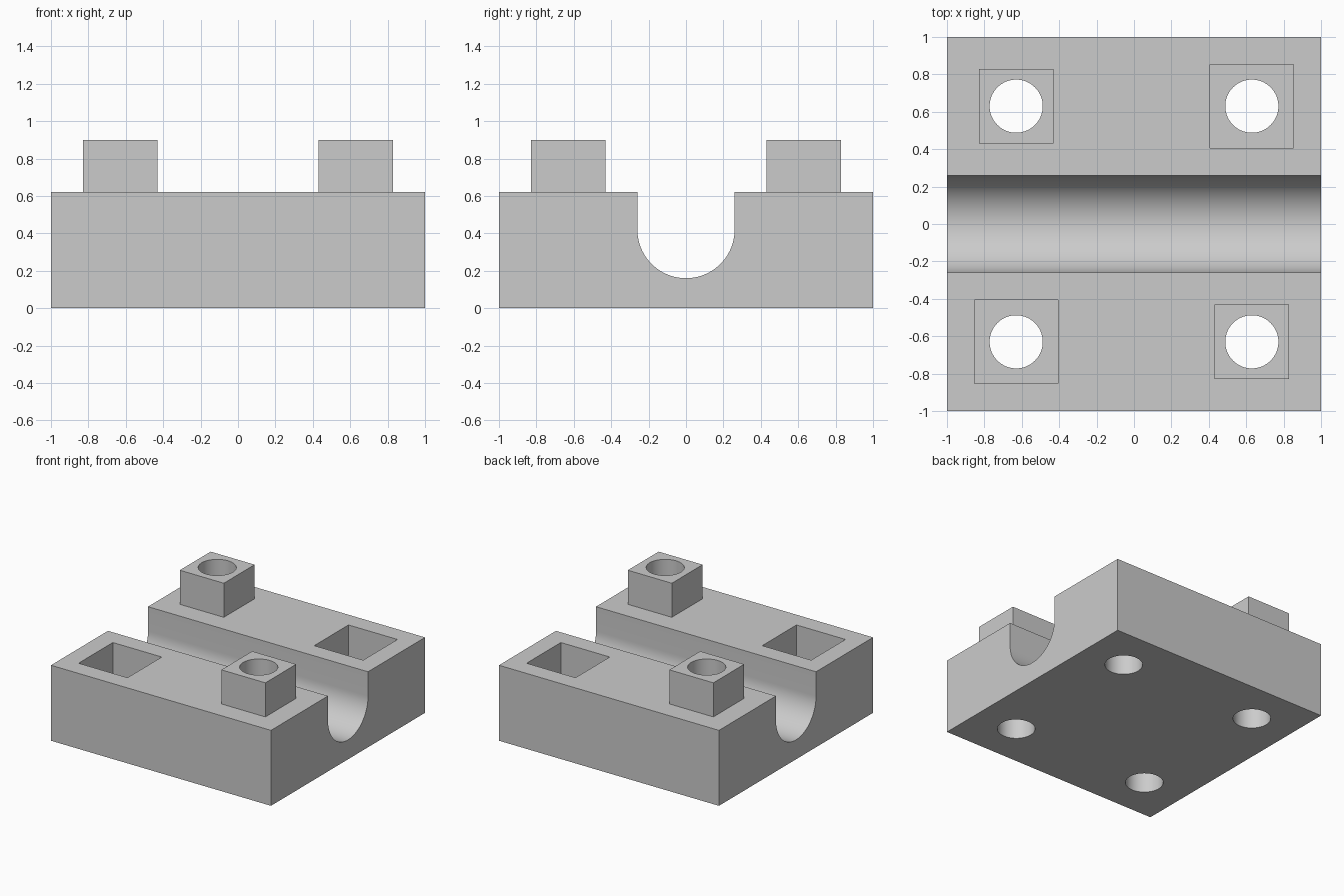
import bpy
import bmesh
from math import pi, cos, sin

cube = bpy.data.objects.get("Cube")
if cube:
    bpy.data.objects.remove(cube, do_unlink=True)

HALF, HEIGHT = 1.0, 0.62
PEG_TOP, PEG_SIZE, SOCKET_SIZE, SOCKET_DEPTH = 0.9, 0.4, 0.445, 0.3
CORNER, BORE_RADIUS = 0.63, 0.142
GROOVE_RADIUS, GROOVE_Z = 0.26, 0.42

grey = bpy.data.materials.new("light grey")
grey.use_nodes = True
colour = (0.6, 0.6, 0.6, 1)
grey.diffuse_color = colour
grey.node_tree.nodes["Principled BSDF"].inputs["Base Color"].default_value = colour


def finish(name, bm):
    bmesh.ops.recalc_face_normals(bm, faces=bm.faces)
    mesh = bpy.data.meshes.new(name)
    bm.to_mesh(mesh)
    bm.free()
    mesh.materials.append(grey)
    obj = bpy.data.objects.new(name, mesh)
    bpy.context.collection.objects.link(obj)
    return obj


def prism(name, outline, z0, z1):
    """Upright prism over an xy outline."""
    bm = bmesh.new()
    base = bm.faces.new([bm.verts.new((x, y, z0)) for x, y in outline])
    top = bmesh.ops.extrude_face_region(bm, geom=[base])["geom"]
    verts = [v for v in top if isinstance(v, bmesh.types.BMVert)]
    bmesh.ops.translate(bm, verts=verts, vec=(0, 0, z1 - z0))
    return finish(name, bm)


def square(cx, cy, size):
    h = size / 2
    return [(cx + sx * h, cy + sy * h) for sx, sy in ((-1, -1), (1, -1), (1, 1), (-1, 1))]


def circle(cx, cy, r, n=64):
    return [(cx + r * cos(2 * pi * i / n), cy + r * sin(2 * pi * i / n)) for i in range(n)]


def combine(target, tool, operation):
    tool.hide_render = True
    mod = target.modifiers.new(operation.lower(), "BOOLEAN")
    mod.operation, mod.solver, mod.object = operation, "EXACT", tool
    bpy.context.view_layer.objects.active = target
    bpy.ops.object.modifier_apply(modifier=mod.name)
    bpy.data.objects.remove(tool, do_unlink=True)


# Block with a round-bottomed groove, as a side profile swept along x
arc = [pi * (1 + i / 40) for i in range(41)]
profile = [(-HALF, 0), (-HALF, HEIGHT), (-GROOVE_RADIUS, HEIGHT)]
profile += [(GROOVE_RADIUS * cos(a), GROOVE_Z + GROOVE_RADIUS * sin(a)) for a in arc]
profile += [(GROOVE_RADIUS, HEIGHT), (HALF, HEIGHT), (HALF, 0)]
bm = bmesh.new()
end = bm.faces.new([bm.verts.new((-HALF, y, z)) for y, z in profile])
swept = bmesh.ops.extrude_face_region(bm, geom=[end])["geom"]
bmesh.ops.translate(bm, vec=(2 * HALF, 0, 0),
                    verts=[v for v in swept if isinstance(v, bmesh.types.BMVert)])
block = finish("grooved_block", bm)

# Pegs on one diagonal, sockets on the other, a bore through every corner
for sx in (-1, 1):
    for sy in (-1, 1):
        x, y = sx * CORNER, sy * CORNER
        if sx != sy:
            peg = prism("peg", square(x, y, PEG_SIZE), HEIGHT - 0.1, PEG_TOP)
            combine(block, peg, "UNION")
        else:
            socket = prism("socket_cutter", square(x, y, SOCKET_SIZE),
                           HEIGHT - SOCKET_DEPTH, HEIGHT + 0.1)
            combine(block, socket, "DIFFERENCE")
        bore = prism("bore_cutter", circle(x, y, BORE_RADIUS), -0.1, PEG_TOP + 0.1)
        combine(block, bore, "DIFFERENCE")

# Smooth groove and bores, sharp corners
bpy.ops.object.select_all(action="DESELECT")
block.select_set(True)
bpy.context.view_layer.objects.active = block
bpy.ops.object.shade_smooth_by_angle(angle=pi / 6)
